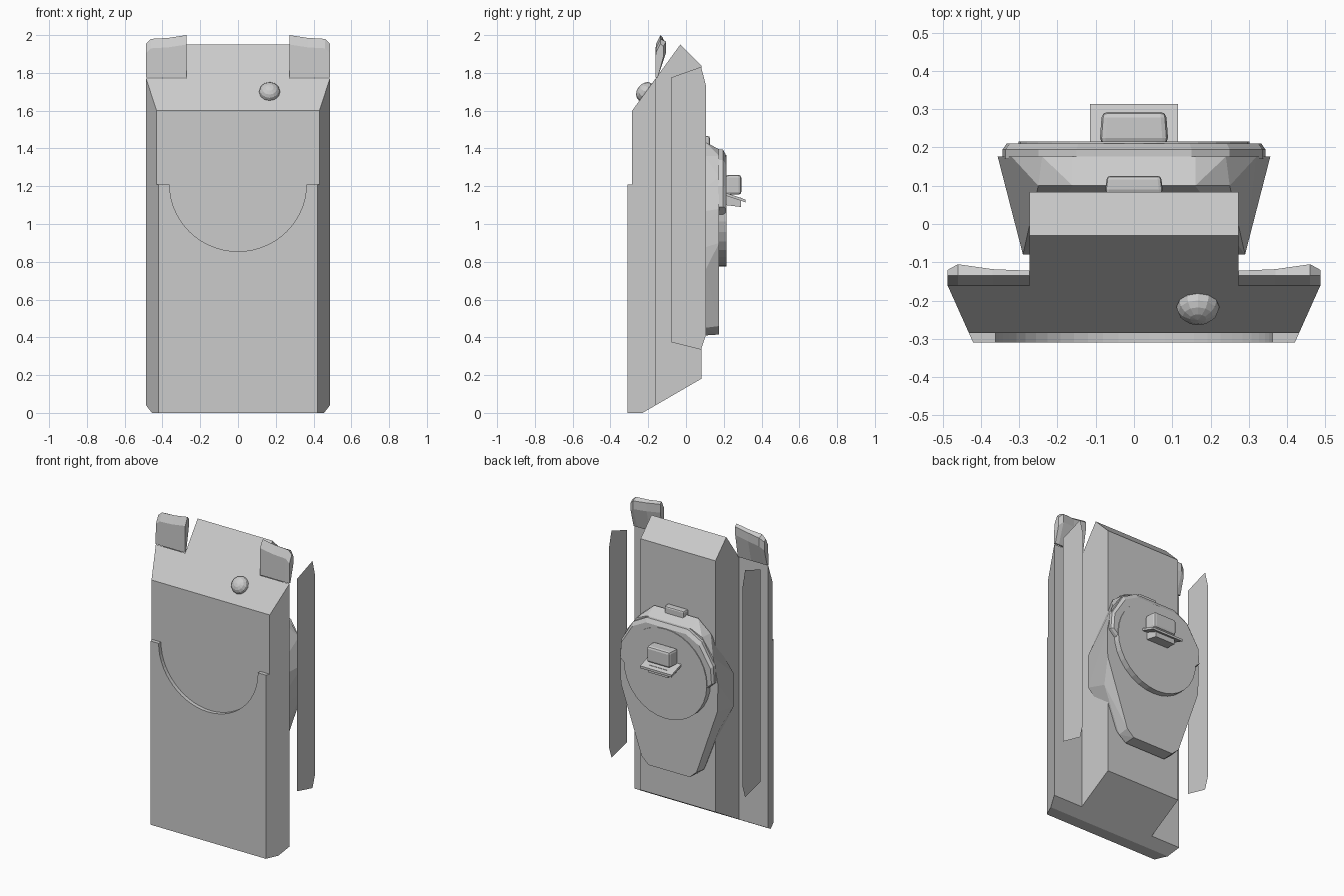
import bpy, bmesh, math
from mathutils import Vector, Matrix

if "Cube" in bpy.data.objects:
    bpy.data.objects.remove(bpy.data.objects["Cube"])

grey = bpy.data.materials.new("light_grey")
grey.diffuse_color = (0.6, 0.6, 0.6, 1)
grey.use_nodes = True
grey.node_tree.nodes["Principled BSDF"].inputs["Base Color"].default_value = grey.diffuse_color


def finish(name, bm):
    bmesh.ops.recalc_face_normals(bm, faces=bm.faces)
    me = bpy.data.meshes.new(name)
    bm.to_mesh(me)
    bm.free()
    me.materials.append(grey)
    ob = bpy.data.objects.new(name, me)
    bpy.context.collection.objects.link(ob)
    return ob


def loft(name, rings):
    """Bridge equal-sized rings of points and cap both ends."""
    bm = bmesh.new()
    vs = [[bm.verts.new(p) for p in r] for r in rings]
    n = len(rings[0])
    for a, b in zip(vs, vs[1:]):
        for i in range(n):
            j = (i + 1) % n
            bm.faces.new((a[i], a[j], b[j], b[i]))
    bm.faces.new(vs[0])
    bm.faces.new(vs[-1])
    return finish(name, bm)


def mirrored(half):
    """Half outline (x, v) on the +x side, closed by its mirror image."""
    return half + [(-x, v) for x, v in reversed(half) if x > 0]


def hull(name, points):
    bm = bmesh.new()
    for p in points:
        bm.verts.new(p)
    bmesh.ops.convex_hull(bm, input=bm.verts)
    loose = [v for v in bm.verts if not v.link_faces]
    bmesh.ops.delete(bm, geom=loose, context='VERTS')
    return finish(name, bm)


def box(name, x, y0, y1, z0, z1, bevel=0, taper=1, shear=0):
    """Box centred on x = 0; taper narrows it and shear drops it at y1."""
    ring0 = [(-x, y0, z0), (x, y0, z0), (x, y0, z1), (-x, y0, z1)]
    ring1 = [(px * taper, y1, pz - shear) for px, _, pz in ring0]
    ob = loft(name, [ring0, ring1])
    if bevel:
        m = ob.modifiers.new("bevel", 'BEVEL')
        m.width = bevel
        m.segments = 2
    return ob


# Main body: T-shaped plan pulled upward, then trimmed by sloping planes
plan = mirrored([(0.431, -0.285), (0.487, -0.16), (0.273, -0.16), (0.273, 0.083)])
bm = bmesh.new()
low = [bm.verts.new((x, y, 0)) for x, y in plan]
high = [bm.verts.new((x, y, 2.2)) for x, y in plan]
bm.faces.new(low)
bm.faces.new(high)
for i in range(len(plan)):
    j = (i + 1) % len(plan)
    bm.faces.new((low[i], low[j], high[j], high[i]))
for co, no in [((0, -0.285, 1.6), (0, -0.35, 0.255)),
               ((0, -0.03, 1.95), (0, 1, 1)),
               ((0, -0.23, 0), (0, 0.18, -0.31))]:
    cut = bmesh.ops.bisect_plane(bm, geom=bm.verts[:] + bm.edges[:] + bm.faces[:],
                                 plane_co=co, plane_no=no, clear_outer=True)
    edges = [e for e in bm.edges if len(e.link_faces) == 1]
    bmesh.ops.contextual_create(bm, geom=edges)
finish("main_body", bm)

# Raised front plate with a half-round scoop in its top edge
half = [(0.431, 0), (0.431, 1.21), (0.362, 1.21)]
half += [(0.362 * math.cos(a), 1.21 - 0.355 * math.sin(a))
         for a in [math.pi / 2 * k / 14 for k in range(1, 14)]] + [(0, 0.855)]
outline = mirrored(half)


def slim(x):
    return math.copysign(0.42, x) if abs(x) > 0.4 else x


loft("front_plate", [[(x, -0.285, z) for x, z in outline],
                     [(slim(x), -0.31, z) for x, z in outline]])

for side, s in (("right", 1), ("left", -1)):
    # Horns on the top corners, sinking a little outward
    rings = []
    for x, top, back in [(0.273, 2.0, -0.122), (0.37, 1.985, -0.118),
                         (0.46, 1.98, -0.105), (0.487, 1.955, -0.12)]:
        prof = [(-0.162, 1.775), (-0.16, top - 0.05), (-0.135, top),
                (back, top - 0.015), (back, top - 0.07), (-0.15, 1.775)]
        rings.append([(s * x, y, z) for y, z in prof])
    loft(side + "_horn", rings)

    # Thin side panels standing clear of the recess
    bm = bmesh.new()
    bm.faces.new([bm.verts.new((s * 0.487, y, z)) for y, z in
                  [(-0.08, 0.375), (0.08, 0.335), (0.105, 0.41),
                   (0.105, 1.735), (0.08, 1.832), (-0.08, 1.775)]])
    finish(side + "_side_panel", bm)

# Button on the sloping top front
bm = bmesh.new()
bmesh.ops.create_uvsphere(bm, u_segments=12, v_segments=8, radius=0.056)
normal = Vector((0, -0.35, 0.255)).normalized()
bmesh.ops.transform(bm, verts=bm.verts, matrix=Matrix.Translation((0.167, -0.217, 1.7))
                    @ normal.to_track_quat('Z', 'Y').to_matrix().to_4x4()
                    @ Matrix.Diagonal((1, 1, 0.75, 1)))
finish("button", bm)

# Back pack: flared shell reaching round the body on both sides
shell = mirrored([(0.15, 0.415), (0.2, 0.46), (0.352, 0.9), (0.356, 1.08),
                  (0.32, 1.25), (0.24, 1.36), (0.16, 1.395)])
inner = mirrored([(0.15, 0.41), (0.2, 0.45), (0.315, 0.75), (0.32, 1.12),
                  (0.25, 1.36), (0.16, 1.435)])
hull("pack_shell", [(x, 0.176, z) for x, z in shell]
     + [(x, 0.1, z) for x, z in inner]
     + [(s * 0.29, -0.08, z) for s in (1, -1) for z in (0.82, 1.04)])

# Collar round the upper half of the disc
collar = mirrored([(0.3, 1.05), (0.343, 1.09), (0.335, 1.2), (0.25, 1.34), (0.15, 1.395)])
loft("pack_collar", [[(x, 0.17, z) for x, z in collar],
                     [(x, 0.195, z) for x, z in collar],
                     [(x * 0.97, 0.21, 1.06 + (z - 1.06) * 0.92) for x, z in collar]])

# Round lid
ring = [(0.302 * math.cos(a), 1.07 + 0.295 * math.sin(a))
        for a in [math.tau * k / 32 for k in range(32)]]
loft("round_lid", [[(x, y, z) for x, z in ring] for y in (0.17, 0.215)])

# Buckle on the lid, with its lip and lower catch, and the clip above
box("buckle", 0.09, 0.21, 0.293, 1.155, 1.26, bevel=0.015, taper=0.93)
box("buckle_lip", 0.115, 0.21, 0.314, 1.15, 1.165, shear=0.035)
box("buckle_catch", 0.08, 0.21, 0.29, 1.1, 1.15, taper=0.9, shear=0.01)
box("top_clip", 0.076, 0.08, 0.126, 1.4, 1.465, bevel=0.01, taper=0.93)
